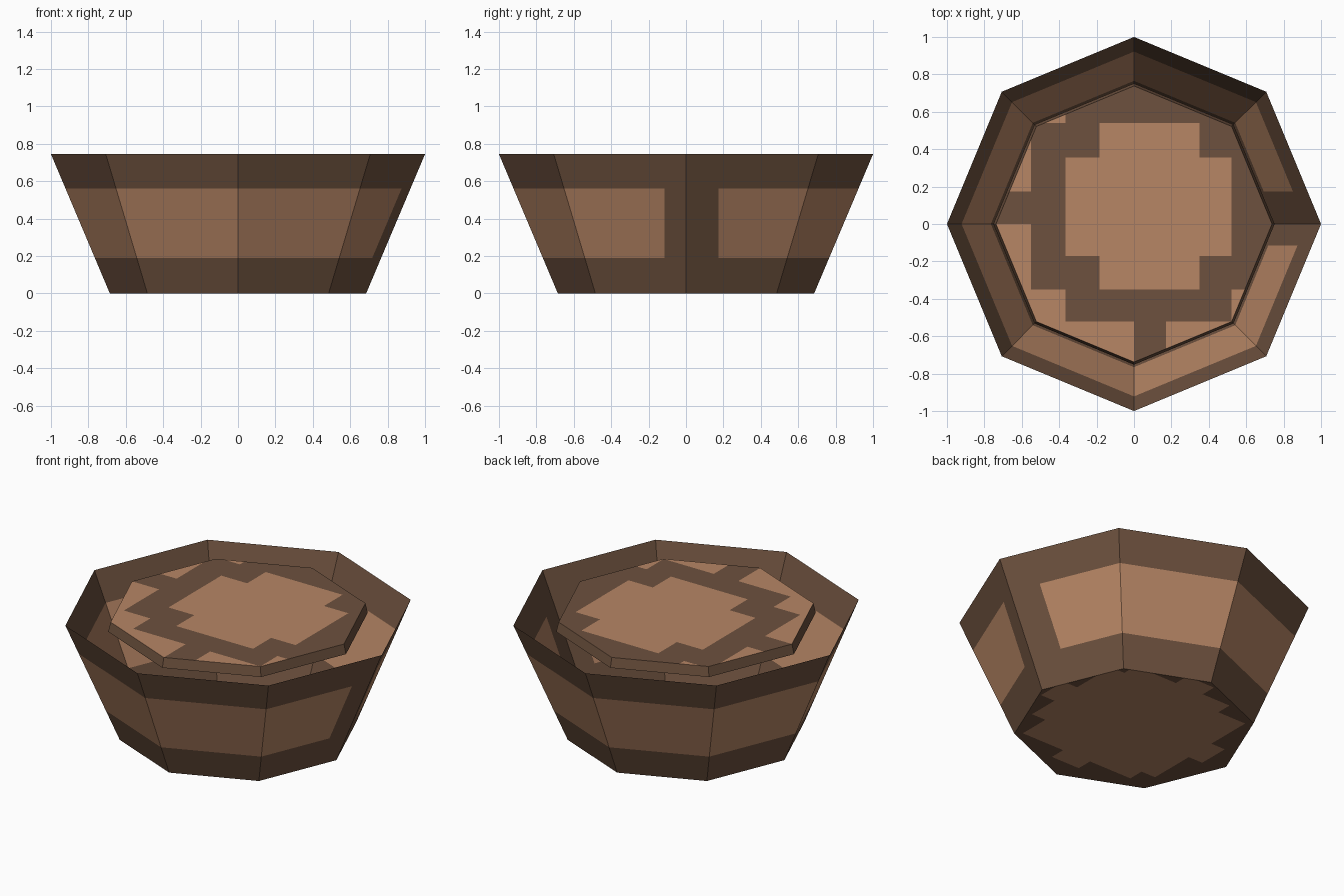
import bpy, bmesh, math

if "Cube" in bpy.data.objects:
    bpy.data.objects.remove(bpy.data.objects["Cube"])

RIM_Z, RIM_R, BASE_R = 0.745, 1.0, 0.685


def material(name, rgb):
    m = bpy.data.materials.new(name)
    lin = [((c / 255 + 0.055) / 1.055) ** 2.4 for c in rgb]
    m.diffuse_color = (*lin, 1)
    m.use_nodes = True
    m.node_tree.nodes["Principled BSDF"].inputs["Base Color"].default_value = m.diffuse_color
    return m


MATS = [material("dark_brown", (109, 81, 62)), material("light_brown", (183, 134, 101))]


def ring(bm, r, z):
    return [bm.verts.new((r * math.cos(i * math.pi / 4), r * math.sin(i * math.pi / 4), z))
            for i in range(8)]


def wall(bm, low, high):
    for i in range(8):
        j = (i + 1) % 8
        bm.faces.new((low[i], low[j], high[j], high[i]))


def cut(bm, axis, values):
    for v in values:
        co, no = [0, 0, 0], [0, 0, 0]
        co[axis], no[axis] = v, 1
        bmesh.ops.bisect_plane(bm, geom=bm.verts[:] + bm.edges[:] + bm.faces[:],
                               plane_co=co, plane_no=no, dist=1e-5)


def finish(bm, name, is_light):
    for f in bm.faces:
        f.material_index = int(is_light(*f.calc_center_median(), f.normal))
    me = bpy.data.meshes.new(name)
    bm.to_mesh(me)
    bm.free()
    for m in MATS:
        me.materials.append(m)
    ob = bpy.data.objects.new(name, me)
    bpy.context.collection.objects.link(ob)


# Tapered open bowl wall with a light band, interrupted on the right
bm = bmesh.new()
wall(bm, ring(bm, BASE_R, 0), ring(bm, RIM_R, RIM_Z))
cut(bm, 2, (0.19, 0.56))
cut(bm, 1, (-0.115, 0.175))
bm.normal_update()
finish(bm, "bowl_wall", lambda x, y, z, n:
       0.19 < z < 0.56 and not (x > 0.3 and -0.115 < y < 0.175))

# Bowl floor with a stepped light centre
bm = bmesh.new()
bm.faces.new(ring(bm, BASE_R, 0)[::-1])
steps = [-0.65 + 0.1 * i for i in range(14)]
cut(bm, 0, steps)
cut(bm, 1, steps)
bm.normal_update()


def floor_light(x, y, z, n):
    return max((x - 0.04) * math.cos(a) + (y - 0.04) * math.sin(a)
               for a in [math.pi / 8 + k * math.pi / 4 for k in range(8)]) < 0.55


finish(bm, "bowl_floor", floor_light)

# Thin octagonal slab level with the rim, with stepped patches on top
bm = bmesh.new()
low, high = ring(bm, 0.752, RIM_Z - 0.06), ring(bm, 0.738, RIM_Z)
wall(bm, low, high)
bm.faces.new(high)
bm.faces.new(low[::-1])
cut(bm, 0, (-0.55, -0.365, -0.185, 0, 0.17, 0.35, 0.52))
cut(bm, 1, (-0.52, -0.35, -0.17, 0, 0.175, 0.355, 0.54))
bm.normal_update()


def slab_light(x, y, z, n):
    if n.z < 0.9:
        return False
    centre = (-0.185 < x < 0.35 and -0.35 < y) or (-0.365 < x < 0.52 and -0.17 < y < 0.355)
    upper_left = (x < -0.55 and y > 0.175) or (x < -0.365 and y > 0.54)
    lower_left = (x < -0.55 and y < 0) or (x < -0.365 and y < -0.35) or (x < 0 and y < -0.52)
    lower_right = (x > 0.17 and y < -0.52) or (x > 0.52 and y < -0.35)
    return (centre and y < 0.54) or upper_left or lower_left or lower_right


# one extra cut line keeps the centre patch's upper edge crisp
finish(bm, "inner_slab", slab_light)
